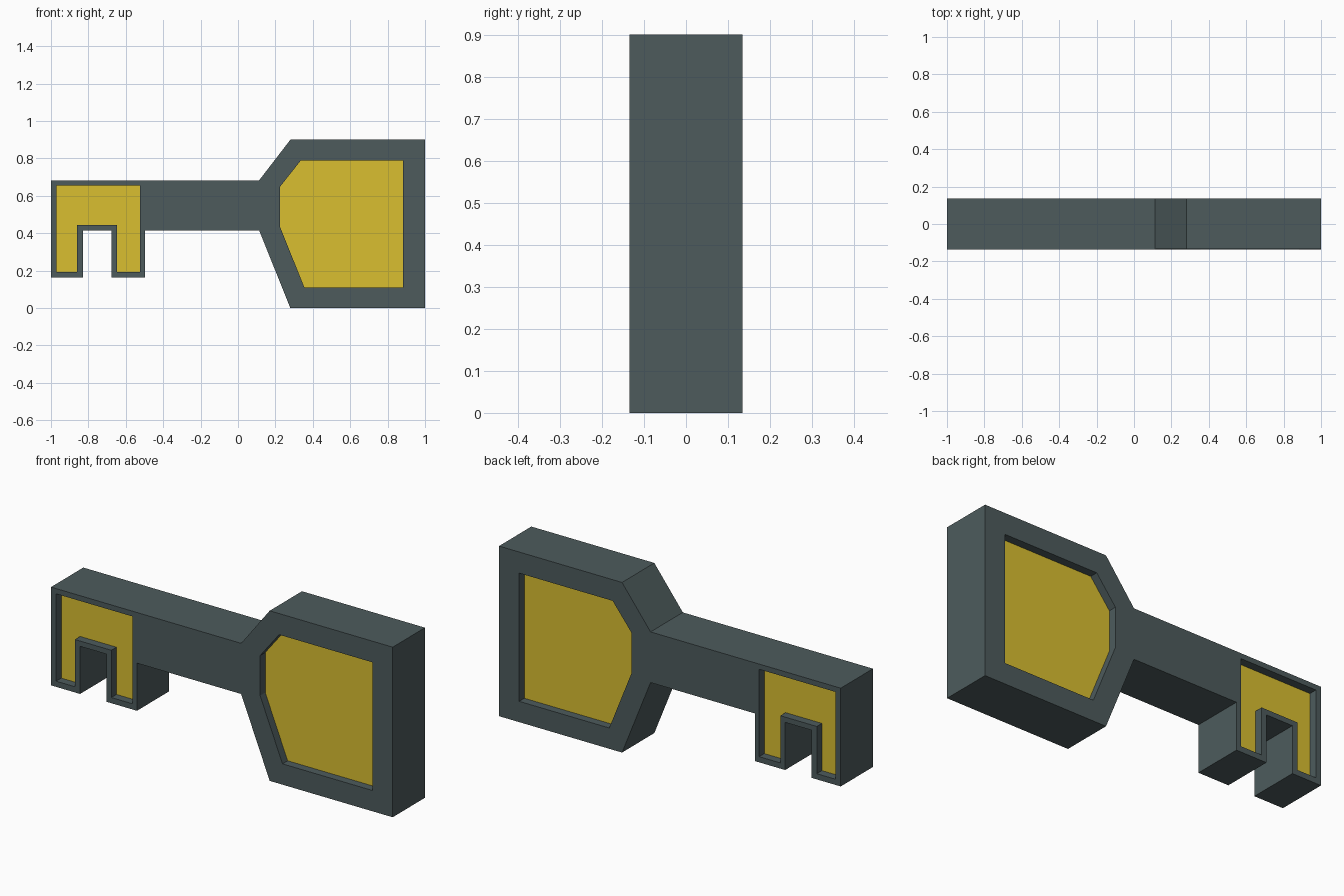
import bpy, bmesh
from math import radians
from mathutils import Matrix

if "Cube" in bpy.data.objects:
    bpy.data.objects.remove(bpy.data.objects["Cube"])

HALF_DEPTH = 0.135   # key body half thickness
INLAY_DEPTH = 0.092  # inlay half thickness, leaves a recess on both faces


def extrude_profile(name, outlines, half_depth, material):
    """Fill nested x-z outlines (inner ones become holes) and extrude along y."""
    curve = bpy.data.curves.new(name, 'CURVE')
    curve.dimensions = '2D'
    curve.fill_mode = 'BOTH'
    curve.extrude = half_depth
    for pts in outlines:
        spline = curve.splines.new('POLY')
        spline.points.add(len(pts) - 1)
        for p, (x, z) in zip(spline.points, pts):
            p.co = (x, z, 0, 1)
        spline.use_cyclic_u = True
        spline.use_smooth = False
    temp = bpy.data.objects.new(name + "_curve", curve)
    mesh = bpy.data.meshes.new_from_object(temp)
    bpy.data.objects.remove(temp)
    bpy.data.curves.remove(curve)

    # Stand upright, weld the caps to the walls and keep flat faces
    bm = bmesh.new()
    bm.from_mesh(mesh)
    bm.transform(Matrix.Rotation(radians(90), 4, 'X'))
    bmesh.ops.remove_doubles(bm, verts=bm.verts, dist=0.0005)
    bmesh.ops.dissolve_limit(bm, angle_limit=radians(1), verts=bm.verts, edges=bm.edges)
    bmesh.ops.recalc_face_normals(bm, faces=bm.faces)
    for f in bm.faces:
        f.smooth = False
    bm.to_mesh(mesh)
    bm.free()
    mesh.name = name
    mesh.materials.clear()
    mesh.materials.append(material)
    obj = bpy.data.objects.new(name, mesh)
    bpy.context.collection.objects.link(obj)
    return obj


def colour(name, rgb):
    mat = bpy.data.materials.new(name)
    mat.diffuse_color = (*rgb, 1)
    mat.use_nodes = True
    mat.node_tree.nodes["Principled BSDF"].inputs["Base Color"].default_value = mat.diffuse_color
    return mat


dark = colour("dark_metal", (0.075, 0.105, 0.108))
yellow = colour("yellow", (0.70, 0.52, 0.03))

# Outer silhouette: teeth, shaft and angular bow
key_outline = [
    (-1, 0.683), (-1, 0.163), (-0.83, 0.163), (-0.83, 0.415),
    (-0.675, 0.415), (-0.675, 0.163), (-0.497, 0.163), (-0.497, 0.415),
    (0.113, 0.415), (0.28, 0), (1, 0), (1, 0.9), (0.28, 0.9), (0.113, 0.683)]

# Recessed panel in the teeth
teeth_panel = [
    (-0.97, 0.655), (-0.97, 0.193), (-0.86, 0.193), (-0.86, 0.443),
    (-0.647, 0.443), (-0.647, 0.193), (-0.523, 0.193), (-0.523, 0.655)]

# Recessed panel in the bow
bow_panel = [
    (0.335, 0.788), (0.224, 0.648), (0.224, 0.436),
    (0.355, 0.11), (0.882, 0.11), (0.882, 0.788)]

extrude_profile("key_body", [key_outline, teeth_panel, bow_panel], HALF_DEPTH, dark)
extrude_profile("teeth_inlay", [teeth_panel], INLAY_DEPTH, yellow)
extrude_profile("bow_inlay", [bow_panel], INLAY_DEPTH, yellow)
